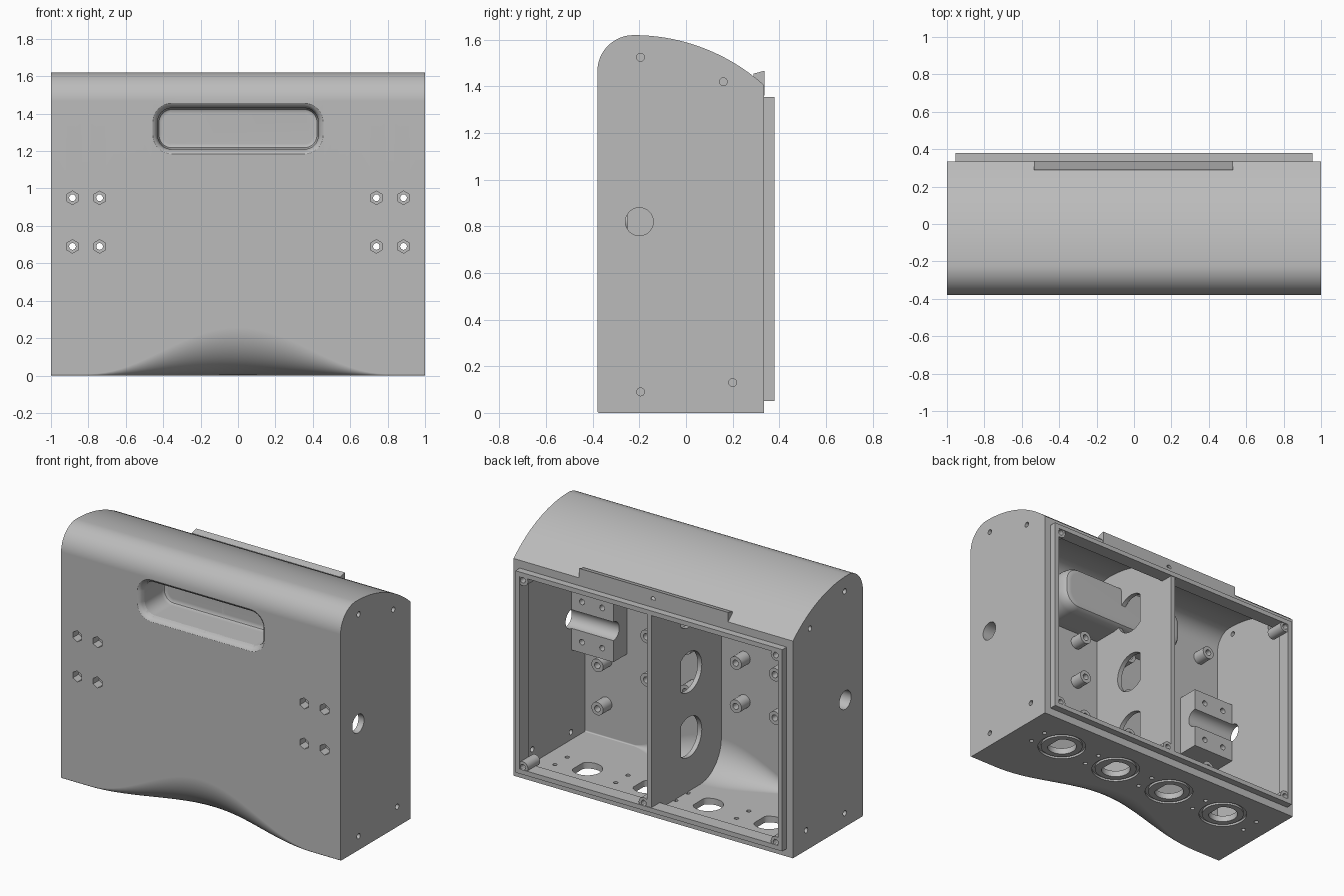
import bpy, bmesh
from math import pi, cos, sin, sqrt

if "Cube" in bpy.data.objects:
    bpy.data.objects.remove(bpy.data.objects["Cube"])

grey = bpy.data.materials.new("plain grey")
grey.use_nodes = True
grey.diffuse_color = (0.5, 0.5, 0.5, 1)
grey.node_tree.nodes["Principled BSDF"].inputs["Base Color"].default_value = (0.5, 0.5, 0.5, 1)


def make(name, solids):
    """One object from closed solids, each a list of rings of equal length."""
    bm = bmesh.new()
    for rings in solids:
        loops = [[bm.verts.new(p) for p in ring] for ring in rings]
        n = len(loops[0])
        for a, b in zip(loops, loops[1:]):
            for i in range(n):
                j = (i + 1) % n
                bm.faces.new((a[i], a[j], b[j], b[i]))
        bm.faces.new(loops[0])
        bm.faces.new(loops[-1])
    bmesh.ops.recalc_face_normals(bm, faces=bm.faces)
    mesh = bpy.data.meshes.new(name)
    bm.to_mesh(mesh)
    bm.free()
    mesh.materials.append(grey)
    obj = bpy.data.objects.new(name, mesh)
    bpy.context.collection.objects.link(obj)
    return obj


def prism(points, axis, a, b):
    """Rings of a 2D outline pushed along an axis from a to b."""
    place = {"x": lambda u, v, w: (w, u, v),
             "y": lambda u, v, w: (u, w, v),
             "z": lambda u, v, w: (u, v, w)}[axis]
    return [[place(u, v, w) for u, v in points] for w in (a, b)]


def disc(cu, cv, r, n=24, flat=None):
    """Circle outline, with one side cut flat if asked."""
    limit = r if flat is None else flat
    return [(cu + min(limit, r * sin(2 * pi * i / n)), cv + r * cos(2 * pi * i / n))
            for i in range(n)]


def rect(u0, u1, v0, v1):
    return [(u0, v0), (u1, v0), (u1, v1), (u0, v1)]


def activate(obj):
    bpy.ops.object.select_all(action="DESELECT")
    obj.select_set(True)
    bpy.context.view_layer.objects.active = obj


def cut(obj, solids):
    cutter = make("cutter", solids)
    cutter.hide_render = True
    mod = obj.modifiers.new("cut", "BOOLEAN")
    mod.operation, mod.solver, mod.object = "DIFFERENCE", "EXACT", cutter
    mod.use_self = True
    activate(obj)
    bpy.ops.object.modifier_apply(modifier=mod.name)
    mesh = cutter.data
    bpy.data.objects.remove(cutter)
    bpy.data.meshes.remove(mesh)


FRONT, BACK, TOP = -0.38, 0.335, 1.62
WALL = 0.04


def section(x, t=0.0, back=BACK):
    """Side profile at x, shrunk by t; the lower front corner swells to a big round."""
    bell = 0.5 + 0.5 * cos(pi * min(1, abs(x) / 0.8))
    r = max(0.008, 0.008 + 0.25 * bell - t)
    y0, z0 = FRONT + t, t
    pts = [(back, z0)]
    for i in range(13):
        a = pi / 2 * i / 12
        pts.append((y0 + r - r * sin(a), z0 + r - r * cos(a)))
    crown_y, small, big = -0.225, 0.155 - t, 0.838 - t
    for i in range(13):
        a = pi / 2 * i / 12
        pts.append((crown_y - small * cos(a), TOP - 0.155 + small * sin(a)))
    for i in range(1, 17):
        dy = (back - crown_y) * i / 16
        pts.append((crown_y + dy, TOP - 0.838 + sqrt(big * big - dy * dy)))
    return [(x, y, z) for y, z in pts]


def hull(half, t=0.0, back=BACK, steps=48):
    return [section(half * (2 * i / steps - 1), t, back) for i in range(steps + 1)]


def pocket(levels):
    """Rounded slot lofted along y; levels are (y, growth)."""
    rings = []
    for y, g in levels:
        r, ring = 0.075 + g, []
        for q, (sx, sz) in enumerate(((1, 1), (-1, 1), (-1, -1), (1, -1))):
            for i in range(9):
                a = pi / 2 * (q + i / 8)
                ring.append((sx * 0.355 + r * cos(a), y, 1.32 + sz * 0.035 + r * sin(a)))
        rings.append(ring)
    return rings


grip = pocket([(-0.40, 0.03), (-0.38, 0.026), (-0.372, 0.014), (-0.36, 0.006), (-0.34, 0),
               (-0.17, 0), (-0.15, -0.008), (-0.14, -0.028)])

# Outer shell, hollowed and opened at the back
shell = make("shell", [hull(1)])
cut(shell, [hull(0.96, WALL, 0.29)])
cut(shell, [prism(rect(-0.955, 0.955, 0.05, 1.355), "y", 0.2, 0.5)])
cut(shell, [grip])

# Handle pocket wall inside the shell
handle_pocket = make("handle_pocket", [pocket([(-0.365, 0.04), (-0.17, 0.04), (-0.13, 0.032),
                                               (-0.11, 0.018), (-0.1, -0.01)])])
cut(handle_pocket, [grip])

# Side holes: shaft bore and four cover screws on each side
side_spots = ((-0.195, 1.525), (0.16, 1.42), (-0.195, 0.09), (0.2, 0.13))
bores = [prism(disc(-0.2, 0.82, 0.06, 32), "x", s * 0.6, s * 1.1) for s in (1, -1)]
screws = [prism(disc(y, z, 0.017, 16), "x", s * 0.9, s * 1.1)
          for s in (1, -1) for y, z in side_spots]
cut(shell, bores + screws)

# Hexagonal nut pockets in the front with bolt holes behind
bolt_spots = [(s * x, z) for s in (1, -1) for x in (0.885, 0.74) for z in (0.69, 0.95)]
nuts = [prism(disc(x, z, 0.036, 6), "y", -0.45, -0.32) for x, z in bolt_spots]
bolts = [prism(disc(x, z, 0.018, 16), "y", -0.33, -0.1) for x, z in bolt_spots]
cut(shell, nuts)

# Socket holes in the floor, each with a ring groove and screw holes
sockets = (-0.65, -0.215, 0.215, 0.65)
cut(shell, [prism(disc(x, 0.08, 0.148, 40), "z", -0.1, 0.015) for x in sockets])
cut(shell, [prism(disc(x, 0.08, 0.09, 32, 0.07), "z", -0.1, 0.1) for x in sockets])
cut(shell, [prism(disc(x + dx, 0.08 + dy, 0.014, 12), "z", -0.1, 0.1)
            for x in sockets for dx, dy in ((0.19, 0.06), (0.19, -0.065))]
    + [prism(disc(-0.87, y, 0.014, 12), "z", -0.1, 0.1) for y in (0.015, 0.14)])
collars = make("socket_collars", [prism(disc(x, 0.08, 0.128, 40), "z", 0, 0.03) for x in sockets])
cut(collars, [prism(disc(x, 0.08, 0.09, 32, 0.07), "z", -0.1, 0.1) for x in sockets])

# Bearing blocks beside the shaft bores
blocks = make("bearing_blocks", [prism(rect(min(s * 0.66, s * 0.97), max(s * 0.66, s * 0.97),
                                            0.62, 1.02), "y", -0.35, -0.2) for s in (1, -1)])
cut(blocks, bores)
cut(blocks, nuts)
cut(blocks, bolts)

# Middle divider with three flat-sided holes
divider = make("divider", [[section(x, 0.02, 0.3) for x in (-0.015, 0.015)]])
cut(divider, [grip])
divider_edge = make("divider_edge", [prism(rect(0.295, 0.375, 0.06, 1.345), "x", -0.015, 0.015)])
cut(divider, [prism(disc(-0.01, z, 0.13, 36, 0.085), "x", -0.1, 0.1) for z in (0.39, 0.81, 1.23)])

# Lip around the back opening
lip = make("back_lip", [prism(rect(-0.955, 0.955, 0.05, 1.355), "y", 0.29, 0.38)])
cut(lip, [prism(rect(-0.925, 0.925, 0.08, 1.325), "y", 0.2, 0.5)])

# Screw bosses inside the lip
boss_spots = [(s * 0.905, z) for s in (1, -1) for z in (0.095, 1.305)] + [(0.04, 0.095)]
bosses = make("lip_bosses", [prism(disc(x, z, 0.036), "y", 0.25, 0.375) for x, z in boss_spots])
cut(bosses, [prism(disc(x, z, 0.018, 16), "y", 0.28, 0.5) for x, z in boss_spots])

# Standoffs on the inner front wall
post_spots = [(s * x, z) for s in (1, -1)
              for x, z in ((0.81, 0.26), (0.81, 0.54), (0.81, 1.36), (0.46, 0.54), (0.46, 0.82),
                           (0.18, 0.54), (0.18, 0.82), (0.18, 1.1))]
posts = make("standoffs", [prism(disc(x, z, 0.042), "y", -0.36, -0.25) for x, z in post_spots])
cut(posts, [prism(disc(x, z, 0.02, 16), "y", -0.32, -0.2) for x, z in post_spots])

# Latch tab above the opening
tab = make("latch_tab", [prism([(0.29, 1.38), (BACK + 0.001, 1.36), (BACK + 0.001, 1.467),
                                (0.29, 1.455)], "x", -0.535, 0.53)])
cut(tab, [prism(disc(0, 1.41, 0.016, 16), "y", 0.31, 0.4)])

# Smooth curved faces, keep edges sharp
for obj in (shell, handle_pocket, collars, blocks, divider, divider_edge, lip, bosses, posts, tab):
    activate(obj)
    bpy.ops.object.shade_smooth_by_angle(angle=0.5)
    weighted = obj.modifiers.new("even shading", "WEIGHTED_NORMAL")
    weighted.keep_sharp = True
